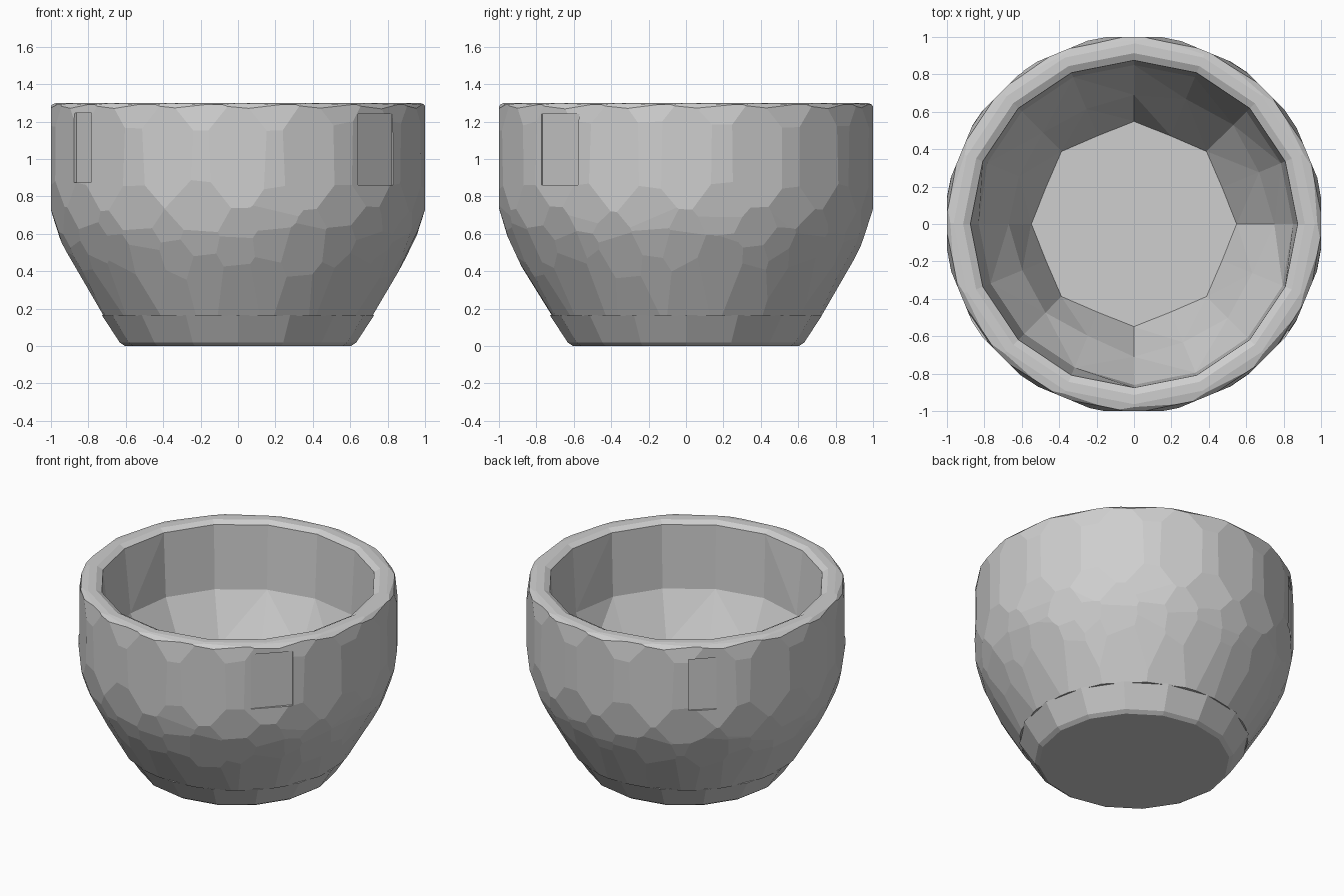
import bpy, bmesh, math, random
from mathutils import Vector, Matrix

random.seed(4)
if "Cube" in bpy.data.objects:
    bpy.data.objects.remove(bpy.data.objects["Cube"], do_unlink=True)

SIDES = 16
STEP = 2 * math.pi / SIDES

stone = bpy.data.materials.new("grey_stone")
stone.use_nodes = True
grey = (0.62, 0.62, 0.62, 1)
stone.diffuse_color = grey
stone.node_tree.nodes["Principled BSDF"].inputs["Base Color"].default_value = grey


def finish(bm, name):
    bmesh.ops.recalc_face_normals(bm, faces=bm.faces)
    mesh = bpy.data.meshes.new(name)
    bm.to_mesh(mesh)
    bm.free()
    obj = bpy.data.objects.new(name, mesh)
    bpy.context.collection.objects.link(obj)
    mesh.materials.append(stone)
    return obj


def polar(radius, angle, z):
    return Vector((radius * math.cos(angle), radius * math.sin(angle), z))


def loft(rings, name):
    """Skin a closed solid through stacked rings of points."""
    bm = bmesh.new()
    loops = [[bm.verts.new(p) for p in ring] for ring in rings]
    for low, high in zip(loops, loops[1:]):
        for i in range(SIDES):
            j = (i + 1) % SIDES
            bm.faces.new((low[i], low[j], high[j], high[i]))
    bm.faces.new(loops[0][::-1])
    bm.faces.new(loops[-1])
    bmesh.ops.triangulate(bm, faces=[f for f in bm.faces if len(f.verts) == 4])
    return finish(bm, name)


def chisel(bm, point, normal):
    """Slice off everything beyond a plane and cap the cut."""
    geom = bm.verts[:] + bm.edges[:] + bm.faces[:]
    cut = bmesh.ops.bisect_plane(bm, geom=geom, dist=1e-5, plane_co=point,
                                 plane_no=normal, clear_outer=True)
    edges = [e for e in cut["geom_cut"] if isinstance(e, bmesh.types.BMEdge)
             and e.is_valid and e.is_boundary]
    if len(edges) > 2:
        bmesh.ops.holes_fill(bm, edges=edges, sides=0)


def subtract(target, cutter):
    cutter.hide_render = True
    mod = target.modifiers.new("carve", 'BOOLEAN')
    mod.operation = 'DIFFERENCE'
    mod.solver = 'EXACT'
    mod.object = cutter
    bpy.context.view_layer.objects.active = target
    bpy.ops.object.modifier_apply(modifier=mod.name)
    bpy.data.objects.remove(cutter, do_unlink=True)


# Faceted body: rows of chisel cuts as (height, radius, downward tilt, offset, jitter)
rows = [
    (1.00, 1.000, 0, 0.0, 0),
    (1.00, 1.009, 0, 0.5, 0.002),
    (1.18, 1.008, -9, 0.5, 0.002),
    (0.86, 1.008, 9, 0.5, 0.003),
    (0.74, 0.996, 13, 0.5, 0.003),
    (0.66, 0.977, 18, 0.0, 0.004),
    (0.57, 0.944, 23, 0.5, 0.005),
    (0.47, 0.897, 26, 0.0, 0.005),
    (0.37, 0.842, 29, 0.5, 0.005),
    (0.25, 0.771, 31, 0.0, 0.004),
    (1.28, 0.992, -45, 0.25, 0.001),
    (1.297, 0.960, -78, 0.5, 0.001),
]
bm = bmesh.new()
bmesh.ops.create_cube(bm, size=1, matrix=Matrix.Translation((0, 0, 0.73))
                      @ Matrix.Diagonal((2.4, 2.4, 1.14, 1)))
for z, radius, tilt, offset, jitter in rows:
    for i in range(SIDES):
        angle = (i + offset) * STEP + random.uniform(-8, 8) * jitter
        t = math.radians(tilt + random.uniform(-300, 300) * jitter)
        point = polar(radius + random.uniform(-jitter, jitter), angle, z)
        chisel(bm, point, polar(math.cos(t), angle, -math.sin(t)))
body = finish(bm, "bowl_body")

# Hollow: open through to the foot, each quarter carved to its own depth
lower_radius = (0.75, 0.69, 0.67, 0.71)
upper_radius = (0.85, 0.85, 0.83, 0.86)
rings = [[] for _ in range(6)]
for i in range(SIDES):
    a = i * STEP
    quarter = i // 4
    flat = 0.93 if i % 2 else 1.0
    points = [
        (0.54 * flat, 0.14),
        (0.55 * flat, 0.17),
        (lower_radius[quarter] * (1 + flat) / 2, 0.52),
        (upper_radius[quarter], 0.84),
        (0.875, 1.28),
        (0.962, 1.325),
    ]
    for ring, (r, z) in zip(rings, points):
        ring.append(polar(r, a, z))
subtract(body, loft(rings, "hollow_cutter"))

# Shallow carved recesses in the upper wall: (angle, height, width, tall)
recesses = [
    (-42.5, 1.05, 0.27, 0.38),
    (214, 1.06, 0.16, 0.37),
    (131, 1.03, 0.18, 0.36),
]
for angle, z, width, tall in recesses:
    bm = bmesh.new()
    place = (Matrix.Rotation(math.radians(angle), 4, 'Z')
             @ Matrix.Translation((1.088, 0, z))
             @ Matrix.Diagonal((0.2, width, tall, 1)))
    bmesh.ops.create_cube(bm, size=1, matrix=place)
    subtract(body, finish(bm, "recess_cutter"))

# Foot: tapered band with a small bevel at the ground; its top is the bowl's floor
foot_rings = [[polar(r, i * STEP, z) for i in range(SIDES)]
              for r, z in ((0.605, 0), (0.632, 0.018), (0.728, 0.165))]
loft(foot_rings, "bowl_foot")
